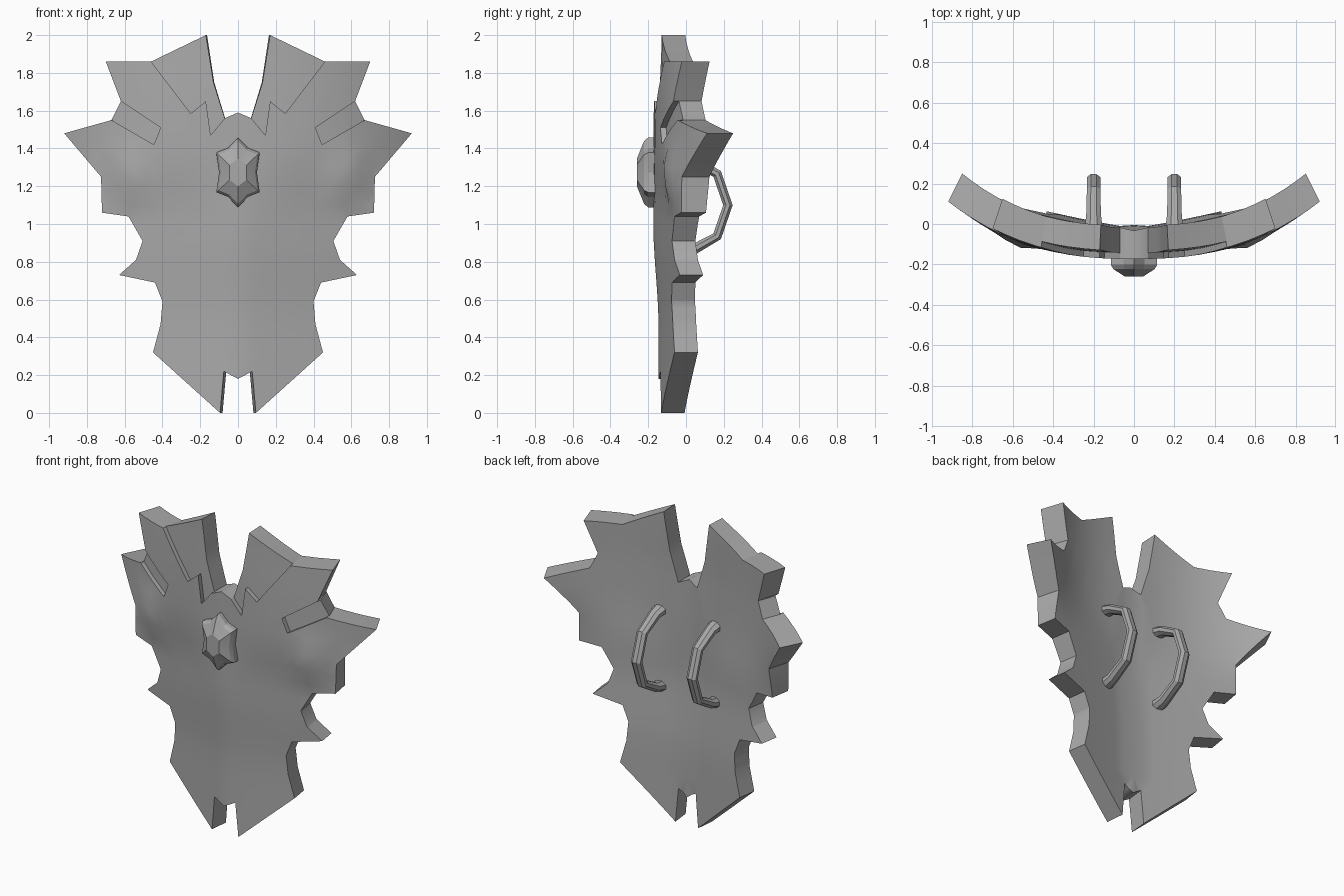
import bpy, bmesh, math
from mathutils import Vector

if "Cube" in bpy.data.objects:
    bpy.data.objects.remove(bpy.data.objects["Cube"])

grey = bpy.data.materials.new("steel grey")
grey.use_nodes = True
colour = (0.4, 0.4, 0.4, 1)
grey.diffuse_color = colour
grey.node_tree.nodes["Principled BSDF"].inputs["Base Color"].default_value = colour


def finish(bm, name, angle=30, mirror=True):
    bmesh.ops.recalc_face_normals(bm, faces=bm.faces)
    mesh = bpy.data.meshes.new(name)
    bm.to_mesh(mesh)
    bm.free()
    mesh.materials.append(grey)
    obj = bpy.data.objects.new(name, mesh)
    bpy.context.collection.objects.link(obj)
    bpy.ops.object.select_all(action='DESELECT')
    obj.select_set(True)
    bpy.context.view_layer.objects.active = obj
    bpy.ops.object.shade_smooth_by_angle(angle=math.radians(angle))
    if mirror:
        obj.modifiers.new("mirror", 'MIRROR').merge_threshold = 0.0005
    return obj


def smooth(v, lo, hi):
    t = min(max((v - lo) / (hi - lo), 0), 1)
    return t * t * (3 - 2 * t)


# Curved shell: bowed at the top, more folded at the bottom
def bow(x, z):
    centre = -0.145 - 0.028 * smooth(z, 0.45, 1.0) + 0.01 * smooth(z, 1.6, 2)
    upper, lower = 0.35 * x ** 2.5, 0.22 * x ** 1.2
    w = smooth(z, 1.0, 1.4)
    return centre + w * upper + (1 - w) * lower


def front_point(x, z, inset):
    bulge = 0.04 * math.exp(-((x - 0.58) / 0.09) ** 2 - ((z - 1.25) / 0.12) ** 2)
    return Vector((x, bow(x, z) + inset - bulge, z))


def back_point(x, z):
    if x < 1e-4:
        return Vector((0, bow(0, z) + 0.14, z))
    slope = 0.65 * (bow(x + 0.01, z) - bow(x - min(x, 0.01), z)) / (0.01 + min(x, 0.01))
    n = Vector((-slope, 1, 0)).normalized() * (0.125 + 0.03 * smooth(z, 0.9, 1.4))
    return Vector((max(x + n.x, 0.004), bow(x, z) + n.y, z))


# Half outline, cut into the raised body and the sunken feather and groove
lower_edge = [(0, .18), (.075, .22), (.095, 0), (.45, .32), (.41, .47), (.4, .59),
              (.44, .69), (.63, .73), (.54, .81), (.505, .91), (.58, 1.04),
              (.72, 1.06), (.725, 1.25), (.92, 1.48), (.67, 1.55)]
groove_in = [(.445, 1.42), (.41, 1.51), (.62, 1.65)]
shoulder = [(.7, 1.86), (.46, 1.86)]
feather_in = [(.25, 1.585), (.17, 1.65), (.145, 1.47), (.07, 1.56)]
body = lower_edge + groove_in + shoulder + feather_in + [(0, 1.59)]
groove = [lower_edge[-1]] + groove_in
feather = [shoulder[-1]] + feather_in + [(.13, 1.75), (.17, 2)]

flat = bmesh.new()
points = {}
depth = flat.faces.layers.int.new("sunk")
for outline, sunk in ((body, 0), (groove, 1), (feather, 1)):
    for p in outline:
        if p not in points:
            points[p] = flat.verts.new((p[0], 0, p[1]))
    flat.faces.new([points[p] for p in outline])[depth] = sunk
for axis, step, count in ((0, 0.08, 11), (2, 0.1, 19)):
    for i in range(1, count + 1):
        cut, normal = Vector(), Vector()
        cut[axis], normal[axis] = i * step + 0.003, 1
        bmesh.ops.bisect_plane(flat, geom=flat.verts[:] + flat.edges[:] + flat.faces[:],
                               dist=0.0005, plane_co=cut, plane_no=normal)
bmesh.ops.triangulate(flat, faces=flat.faces[:])
flat.verts.index_update()

shell = bmesh.new()
cache = {}


def shell_vert(v, side):
    key = (v.index, side)
    if key not in cache:
        x, z = max(v.co.x, 0), v.co.z
        co = back_point(x, z) if side == 2 else front_point(x, z, 0.03 * side)
        cache[key] = shell.verts.new(co)
    return cache[key]


for f in flat.faces:
    shell.faces.new([shell_vert(v, f[depth]) for v in f.verts])
    shell.faces.new([shell_vert(v, 2) for v in reversed(f.verts)])
for e in flat.edges:
    a, b = e.verts
    levels = [f[depth] for f in e.link_faces]
    if len(levels) == 1:
        if max(a.co.x, b.co.x) < 1e-4:
            continue
        levels.append(2)
    if levels[0] != levels[1]:
        s, t = levels
        shell.faces.new((shell_vert(a, s), shell_vert(b, s), shell_vert(b, t), shell_vert(a, t)))
flat.free()
finish(shell, "shield_body", 32)

# Pointed boss: stacked rings closed by a flat hexagonal cap
boss = bmesh.new()
star = [(0, .185), (.052, .13), (.115, .105), (.1, 0), (.115, -.105), (.052, -.13),
        (0, -.185), (-.052, -.13), (-.115, -.105), (-.1, 0), (-.115, .105), (-.052, .13)]
hexagon = [(0, .073), (.023, .056), (.046, .04), (.046, 0), (.046, -.04), (.023, -.056),
           (0, -.073), (-.023, -.056), (-.046, -.04), (-.046, 0), (-.046, .04), (-.023, .056)]
rings = []
for ring, scale, y in ((star, 1, -.13), (star, 1, -.2), (star, .9, -.222), (hexagon, 1, -.26)):
    rings.append([boss.verts.new((x * scale, y, 1.273 + z * scale)) for x, z in ring])
for r, s in zip(rings, rings[1:]):
    for i in range(len(r)):
        j = (i + 1) % len(r)
        boss.faces.new((r[i], r[j], s[j], s[i]))
boss.faces.new(rings[-1])
boss.faces.new(rings[0][::-1])
finish(boss, "centre_boss", 15, mirror=False)

# Arm grips: octagonal bar swept along an angular arc, mirrored
grip = bmesh.new()
half = [(-.03, .25, 1.35), (.04, .235, 1.1), (.165, .165, 1), (.222, 0, 1)]
path = half + [(y, -z, w) for y, z, w in half[-2::-1]]
rings = []
for i, (y, z, width) in enumerate(path):
    y0, z0 = path[max(i - 1, 0)][:2]
    y1, z1 = path[min(i + 1, len(path) - 1)][:2]
    across = Vector((0, z0 - z1, y1 - y0)).normalized()
    ring = []
    for k in range(8):
        a = math.radians(45 * k + 22.5)
        ring.append(grip.verts.new(Vector((0.2 + 0.036 * width * math.cos(a), y, 1.1 + z))
                                   + across * 0.027 * width * math.sin(a)))
    rings.append(ring)
for r, s in zip(rings, rings[1:]):
    for k in range(8):
        grip.faces.new((r[k], r[k - 1], s[k - 1], s[k]))
grip.faces.new(rings[0])
grip.faces.new(rings[-1][::-1])
finish(grip, "arm_grip", 20)
